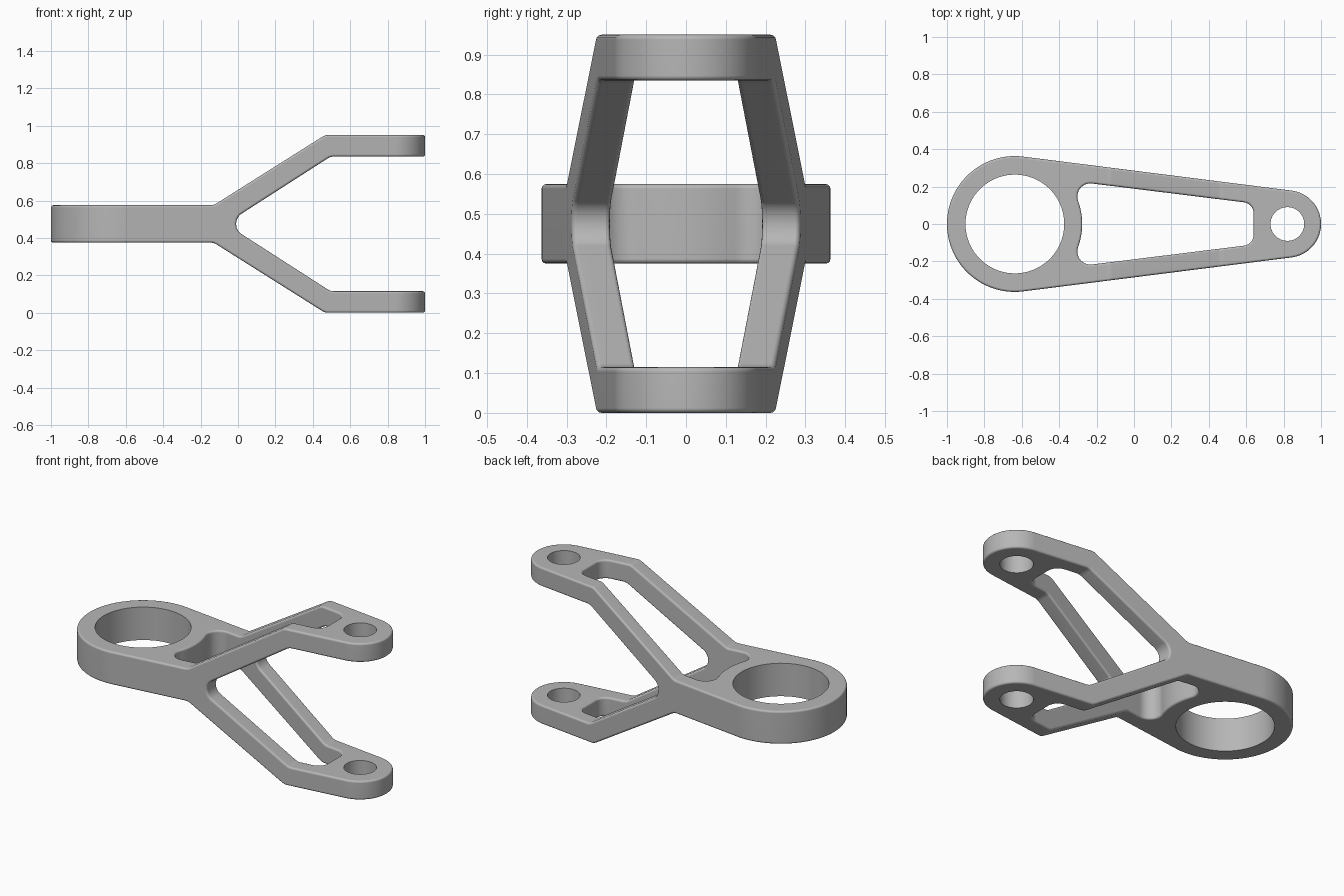
import bpy, bmesh
from math import cos, sin, radians, degrees, asin, tan
from mathutils import Vector

if "Cube" in bpy.data.objects:
    bpy.data.objects.remove(bpy.data.objects["Cube"])

MID_Z = 0.475
BIG, SMALL = Vector((-0.637, 0)), Vector((0.82, 0))
BIG_R, SMALL_R = 0.363, 0.18

grey = bpy.data.materials.new("satin grey")
grey.use_nodes = True
colour = (0.47, 0.47, 0.47, 1)
grey.diffuse_color = colour
grey.node_tree.nodes["Principled BSDF"].inputs["Base Color"].default_value = colour


def arc(centre, r, start, end, n):
    """Points on an arc, angles in degrees."""
    angles = [radians(start + (end - start) * i / n) for i in range(n + 1)]
    return [Vector((centre[0] + r * cos(a), centre[1] + r * sin(a))) for a in angles]


def fillet(corners, n=8):
    """Round the (x, y, radius) corners of a polygon."""
    out = []
    for i, (x, y, r) in enumerate(corners):
        p = Vector((x, y))
        if not r:
            out.append(p)
            continue
        a = (Vector(corners[i - 1][:2]) - p).normalized()
        b = (Vector(corners[(i + 1) % len(corners)][:2]) - p).normalized()
        half = a.angle(b) / 2
        centre = p + (a + b).normalized() * (r / sin(half))
        u = (p + a * (r / tan(half)) - centre).normalized()
        v = (p + b * (r / tan(half)) - centre).normalized()
        out += [centre + r * u.lerp(v, k / n).normalized() for k in range(n + 1)]
    return out


def mirror(points):
    return points + [Vector((p.x, -p.y)) for p in reversed(points) if abs(p.y) > 1e-5]


def prism(name, points, place, depth):
    """Extrude a flat outline; place maps outline points into space."""
    bm = bmesh.new()
    face = bm.faces.new([bm.verts.new(place(p)) for p in points])
    grown = bmesh.ops.extrude_face_region(bm, geom=[face], use_keep_orig=True)["geom"]
    bmesh.ops.translate(bm, vec=depth, verts=[g for g in grown if isinstance(g, bmesh.types.BMVert)])
    bmesh.ops.recalc_face_normals(bm, faces=bm.faces)
    mesh = bpy.data.meshes.new(name)
    bm.to_mesh(mesh)
    bm.free()
    mesh.materials.append(grey)
    obj = bpy.data.objects.new(name, mesh)
    bpy.context.collection.objects.link(obj)
    return obj


def upright(name, points):
    return prism(name, points, lambda p: (p.x, p.y, -0.2), (0, 0, 1.4))


def combine(target, tool, operation):
    mod = target.modifiers.new(operation.lower(), 'BOOLEAN')
    mod.operation, mod.solver, mod.object = operation, 'EXACT', tool
    bpy.ops.object.modifier_apply(modifier=mod.name)
    bpy.data.objects.remove(tool)


# forked side profile: one thick stem splitting into two cranked arms
upper = [(-1.1, 0.1, 0), (-0.13, 0.1, 0.06), (0.465, 0.475, 0.06), (1.1, 0.475, 0),
         (1.1, 0.36, 0), (0.495, 0.36, 0.06)]
lower = [(x, -z, r) for x, z, r in reversed(upper)]
profile = fillet(upper + [(-0.066, 0, 0.065)] + lower)
fork = prism("forked_link", profile, lambda p: (p.x, -0.6, p.y + MID_Z), (0, 1.2, 0))
bpy.context.view_layer.objects.active = fork
fork.select_set(True)

# tapered plan with a large and a small round end
tangent = 90 - degrees(asin((BIG_R - SMALL_R) / (SMALL.x - BIG.x)))
plan = mirror(arc(BIG, BIG_R, 180, tangent, 36) + arc(SMALL, SMALL_R, tangent, 0, 24))
combine(fork, upright("plan_cutter", plan), 'INTERSECT')

# tapered window, its wide end curving around the large eye
swing = 20
corner = BIG + 0.43 * Vector((cos(radians(swing)), sin(radians(swing))))
window = mirror(arc(BIG, 0.36, 0, swing, 6)
                + arc(corner, 0.07, 180 + swing, tangent, 12)[1:]
                + arc((0.58, 0.0565), 0.06, tangent, 0, 10))
combine(fork, upright("window_cutter", window), 'DIFFERENCE')

# softened outer edges
bevel = fork.modifiers.new("soft_edges", 'BEVEL')
bevel.width, bevel.segments = 0.012, 3
bevel.limit_method, bevel.angle_limit = 'ANGLE', radians(40)
bevel.use_clamp_overlap = False
bpy.ops.object.modifier_apply(modifier=bevel.name)

# sharp-edged bores through both ends
for name, centre, radius in (("large_bore", BIG, 0.264), ("small_bore", SMALL, 0.09)):
    combine(fork, upright(name, arc(centre, radius, 0, 360, 72)[:-1]), 'DIFFERENCE')

bpy.ops.object.shade_smooth_by_angle(angle=radians(35))
weighted = fork.modifiers.new("clean_shading", 'WEIGHTED_NORMAL')
weighted.keep_sharp = True
